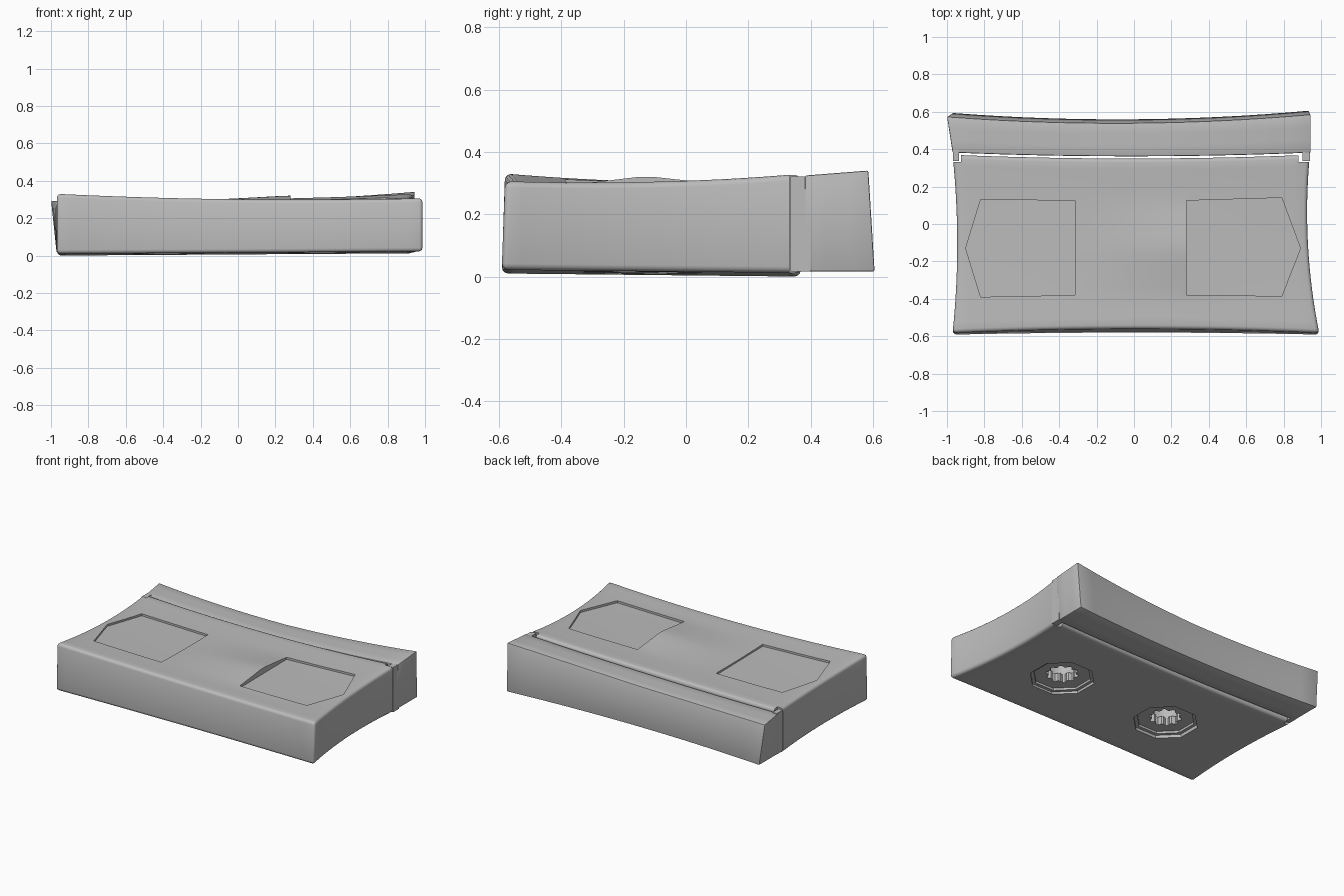
import bpy, bmesh
from math import cos, sin, pi

if "Cube" in bpy.data.objects:
    bpy.data.objects.remove(bpy.data.objects["Cube"])

GREY = (0.5, 0.5, 0.5, 1)
grey = bpy.data.materials.new("plain grey")
grey.use_nodes = True
grey.diffuse_color = GREY
grey.node_tree.nodes["Principled BSDF"].inputs["Base Color"].default_value = GREY


def finish(bm, name):
    bmesh.ops.recalc_face_normals(bm, faces=bm.faces)
    mesh = bpy.data.meshes.new(name)
    bm.to_mesh(mesh)
    bm.free()
    mesh.materials.append(grey)
    ob = bpy.data.objects.new(name, mesh)
    bpy.context.collection.objects.link(ob)
    return ob


def warped_box(name, nx, ny, shape):
    """Slab with a grid top and bottom, each (u, v, w) corner placed by shape."""
    bm = bmesh.new()
    bmesh.ops.create_grid(bm, x_segments=nx, y_segments=ny, size=1)
    new = bmesh.ops.extrude_face_region(bm, geom=bm.faces[:], use_keep_orig=True)
    for v in new["geom"]:
        if isinstance(v, bmesh.types.BMVert):
            v.co.z = 1
    for v in bm.verts:
        v.co = shape(*v.co)
    return finish(bm, name)


def prism(name, points, low, high):
    """Upright prism; low may be a function giving the height of the floor."""
    bm = bmesh.new()
    floor = low if callable(low) else lambda x, y: low
    a = [bm.verts.new((x, y, floor(x, y))) for x, y in points]
    b = [bm.verts.new((x, y, high)) for x, y in points]
    bm.faces.new(b)
    n = len(points)
    for i in range(n):
        j = (i + 1) % n
        bm.faces.new((a[i], a[j], b[j], b[i]))
    cx, cy = sum(p[0] for p in points) / n, sum(p[1] for p in points) / n
    c = bm.verts.new((cx, cy, floor(cx, cy)))
    for i in range(n):
        bm.faces.new((a[i], c, a[(i + 1) % n]))
    return finish(bm, name)


def ring(cx, cy, radii, n):
    return [(cx + radii[i % len(radii)] * cos(2 * pi * (i + .5) / n),
             cy + radii[i % len(radii)] * sin(2 * pi * (i + .5) / n)) for i in range(n)]


def rect(x0, x1, y0, y1):
    return [(x0, y0), (x1, y0), (x1, y1), (x0, y1)]


def bevel(ob, width, segments):
    m = ob.modifiers.new("Bevel", 'BEVEL')
    m.width, m.segments, m.limit_method, m.angle_limit = width, segments, 'ANGLE', 0.9


def saddle(x, y):
    v = (y + .11) / .47
    return .29 + .017 * x * x + .013 * v * v + .013 * x * v


def peak(x, y):
    return .034 * max(0, 1 - abs(x - .28) / .6) * max(0, 1 - abs(y + .13) / .26)


def body_shape(u, v, w):
    left = -.97 + .025 * (1 - v * v)
    right = .93 + .035 * v * v - .025 * v
    front = -.592 + .01 * (1 - u * u) + w * (.01 + .012 * (1 - u * u))
    back = .35 + .02 * u * u
    x = left + (right - left) * (u + 1) / 2
    y = front + (back - front) * (v + 1) / 2
    z = saddle(x, y) + peak(x, y) if w > .5 else .011 + .006 * u - .005 * v
    return x, y, z


def bar_shape(u, v, w):
    left = -.97 - .015 * (v + 1) * w
    right = .935 + .01 * w
    x = left + (right - left) * (u + 1) / 2
    front = .362 + .02 * u * u
    back = .56 + .04 * u * u + .006 * u - .02 * w
    y = front + (back - front) * (v + 1) / 2
    z = .285 + .024 * u * u + .016 * u + .008 * (v + 1) * (u > 0) * u if w > .5 else .016
    return x, y, z


# Main body
body = warped_box("body", 24, 16, body_shape)
bevel(body, .02, 3)

cutters = []
# Sunken five-sided panels on the top
panels = {
    "right_panel": [(-.82, .13), (-.9, -.13), (-.82, -.39), (-.315, -.38), (-.315, .125)],
    "left_panel": [(.28, .125), (.28, -.38), (.79, -.385), (.89, -.13), (.79, .14)],
}
for name, points in panels.items():
    cutters.append(prism(name, points, lambda x, y: saddle(x, y) - .014, .5))

# Notches at the back corners
cutters.append(prism("right_notch", rect(-1.1, -.925, .332, .5), -.1, .5))
cutters.append(prism("left_notch", rect(.88, 1.1, .332, .5), -.1, .5))

# Stepped eight-sided recesses with toothed spool holes underneath
for cx in (-.37, .46):
    cy = -.14
    cutters.append(prism("outer_recess", ring(cx, cy, [.205], 8), -.1, .03))
    cutters.append(prism("inner_recess", ring(cx, cy, [.182], 8), -.1, .045))
    cutters.append(prism("toothed_hole", ring(cx, cy, [.102, .102, .084, .084], 40), -.1, .11))
    cutters.append(prism("spool_well", ring(cx, cy, [.11], 24), .1, .255))

for c in cutters:
    m = body.modifiers.new("Cut", 'BOOLEAN')
    m.object, m.operation, m.solver = c, 'DIFFERENCE', 'EXACT'

# Back bar with small end tabs reaching into the notches
bar = warped_box("back_bar", 16, 3, bar_shape)
bevel(bar, .006, 2)
prism("back_bar_right_tab", rect(-.968, -.935, .336, .4), .016, .296)
prism("back_bar_left_tab", rect(.9, .94, .336, .4), .016, .322)

# Bake the modifiers, drop the cutters and shade smooth with sharp edges
deps = bpy.context.evaluated_depsgraph_get()
for ob in (body, bar):
    mesh = bpy.data.meshes.new_from_object(ob.evaluated_get(deps))
    ob.modifiers.clear()
    ob.data = mesh
for c in cutters:
    bpy.data.objects.remove(c)
bpy.context.view_layer.update()
bpy.ops.object.select_all(action='DESELECT')
for ob in (body, bar):
    ob.select_set(True)
bpy.context.view_layer.objects.active = body
bpy.ops.object.shade_smooth_by_angle(angle=.6)
